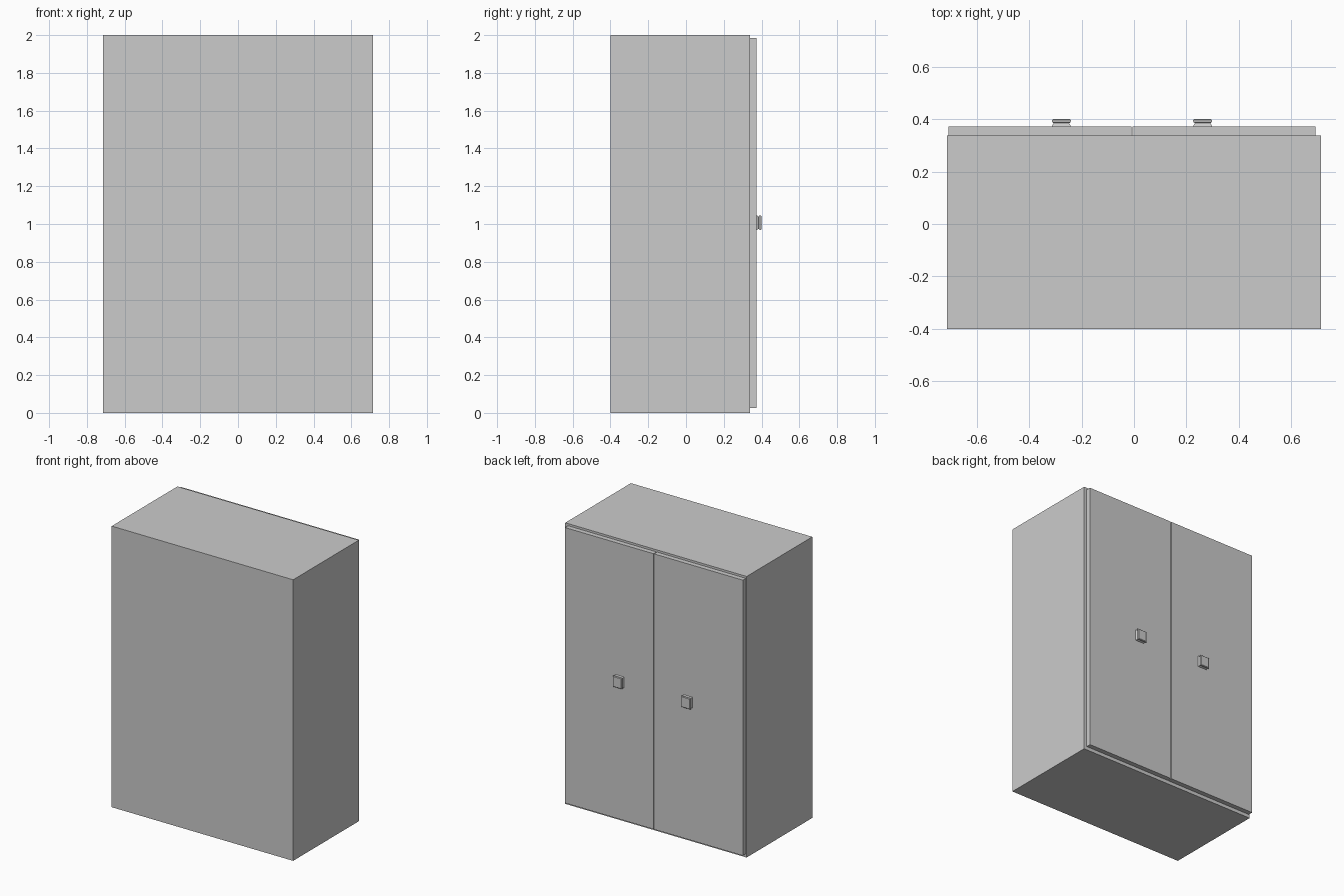
import bpy, bmesh

if "Cube" in bpy.data.objects:
    bpy.data.objects.remove(bpy.data.objects["Cube"])


def box(name, x0, x1, y0, y1, z0, z1):
    bm = bmesh.new()
    bmesh.ops.create_cube(bm, size=1)
    for v in bm.verts:
        v.co.x = (x0 + x1) / 2 + v.co.x * (x1 - x0)
        v.co.y = (y0 + y1) / 2 + v.co.y * (y1 - y0)
        v.co.z = (z0 + z1) / 2 + v.co.z * (z1 - z0)
    return finish(name, bm)


def finish(name, bm):
    bmesh.ops.recalc_face_normals(bm, faces=bm.faces)
    mesh = bpy.data.meshes.new(name)
    bm.to_mesh(mesh)
    bm.free()
    ob = bpy.data.objects.new(name, mesh)
    bpy.context.collection.objects.link(ob)
    return ob


# Square handle lofted along y from (y, half width) profile points
HANDLE = [(0.372, 0.036), (0.378, 0.034), (0.385, 0.029), (0.387, 0.034),
          (0.391, 0.036), (0.396, 0.036), (0.400, 0.032)]


def handle(name, cx, cz):
    bm = bmesh.new()
    rings = []
    for y, r in HANDLE:
        rings.append([bm.verts.new((cx + sx * r, y, cz + sz * (r + 0.003)))
                      for sx, sz in ((-1, -1), (1, -1), (1, 1), (-1, 1))])
    for a, b in zip(rings, rings[1:]):
        for i in range(4):
            j = (i + 1) % 4
            bm.faces.new((a[i], a[j], b[j], b[i]))
    bm.faces.new(rings[0])
    bm.faces.new(rings[-1])
    return finish(name, bm)


# Cabinet body
box("cabinet_body", -0.714, 0.714, -0.4, 0.338, 0, 2)

# Two doors on the +y side, each with a handle
for side, x0, x1, hx in (("left", -0.708, -0.010, -0.277),
                         ("right", -0.005, 0.692, 0.262)):
    box(side + "_door", x0, x1, 0.338, 0.372, 0.025, 1.985)
    handle(side + "_handle", hx, 1.007)
